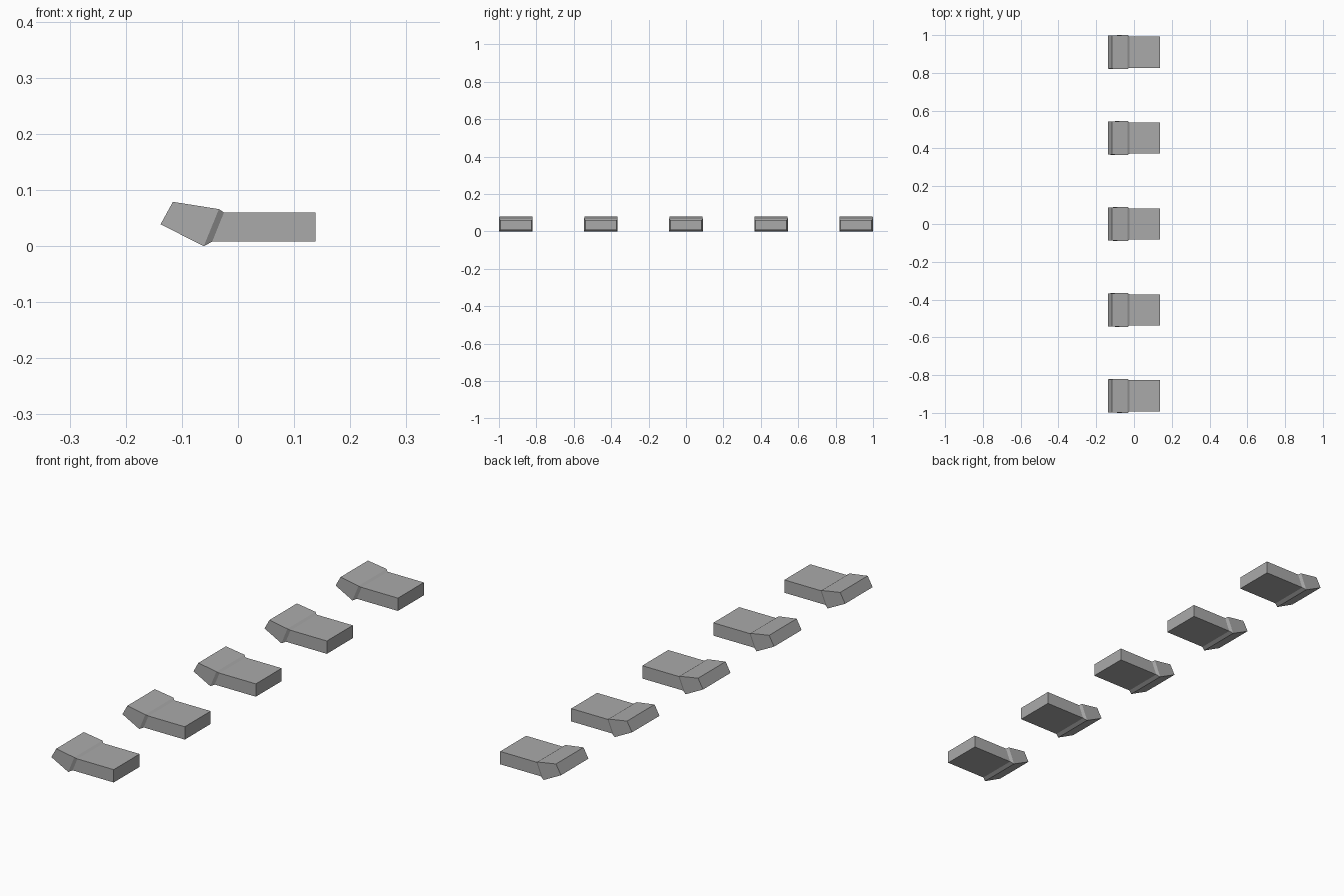
import bpy
import bmesh

cube = bpy.data.objects.get("Cube")
if cube:
    bpy.data.objects.remove(cube, do_unlink=True)

# Single flat grey
grey = bpy.data.materials.new("plain grey")
grey.use_nodes = True
colour = (0.4, 0.4, 0.4, 1)
grey.diffuse_color = colour
grey.node_tree.nodes["Principled BSDF"].inputs["Base Color"].default_value = colour

# Cross-sections along the key: bottom (x, z), top (x, z), half width
SECTIONS = [
    ((-0.138, 0.039), (-0.116, 0.079), 0.088),   # tip of the head
    ((-0.061, 0.0), (-0.034, 0.066), 0.09),      # head shoulder
    ((-0.046, 0.008), (-0.025, 0.06), 0.083),    # neck
    ((0.138, 0.008), (0.138, 0.06), 0.083),      # end of the shank
]


def make_key_mesh():
    bm = bmesh.new()
    loops = []
    for (bx, bz), (tx, tz), w in SECTIONS:
        corners = [(bx, -w, bz), (bx, w, bz), (tx, w, tz), (tx, -w, tz)]
        loops.append([bm.verts.new(c) for c in corners])
    # Skin neighbouring sections, then cap both ends
    for a, b in zip(loops, loops[1:]):
        for i in range(4):
            j = (i + 1) % 4
            bm.faces.new((a[i], a[j], b[j], b[i]))
    bm.faces.new(loops[0])
    bm.faces.new(loops[-1])
    bmesh.ops.recalc_face_normals(bm, faces=bm.faces)
    mesh = bpy.data.meshes.new("angled_block")
    bm.to_mesh(mesh)
    bm.free()
    mesh.materials.append(grey)
    return mesh


# Row of five identical blocks
mesh = make_key_mesh()
for n in range(5):
    block = bpy.data.objects.new(f"angled_block_{n + 1}", mesh)
    block.location.y = (n - 2) * 0.455
    bpy.context.collection.objects.link(block)
